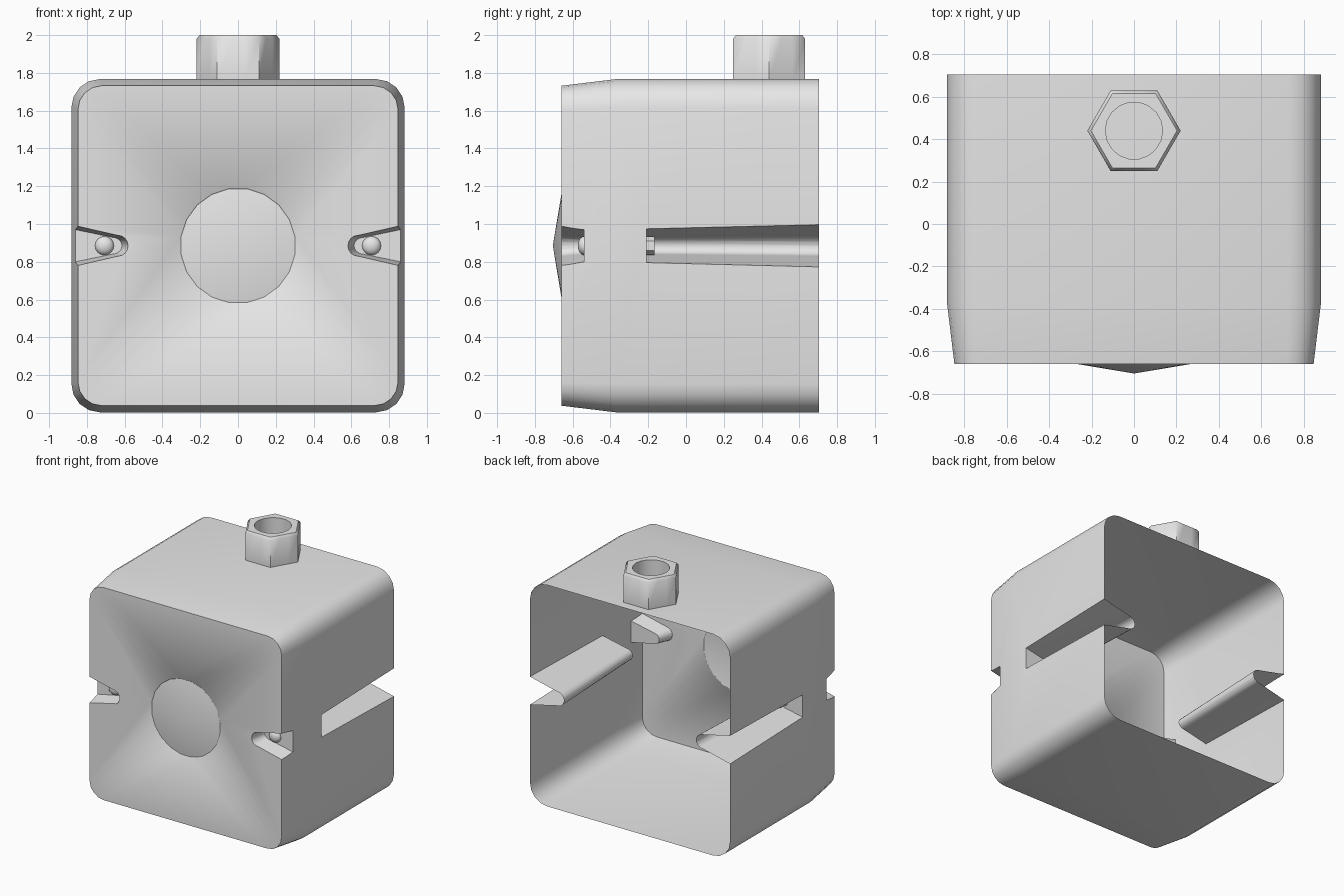
import bpy, bmesh
from math import sin, cos, pi, radians
from mathutils import Vector, Matrix

if "Cube" in bpy.data.objects:
    bpy.data.objects.remove(bpy.data.objects["Cube"], do_unlink=True)

grey = bpy.data.materials.new("light_grey")
grey.use_nodes = True
grey.diffuse_color = (0.8, 0.8, 0.8, 1)
grey.node_tree.nodes["Principled BSDF"].inputs["Base Color"].default_value = (0.8, 0.8, 0.8, 1)

MID = 0.885          # height of the body's centre line
BACK = 0.705         # open rear edge


def make_object(name, bm):
    bmesh.ops.recalc_face_normals(bm, faces=bm.faces)
    mesh = bpy.data.meshes.new(name)
    bm.to_mesh(mesh)
    bm.free()
    mesh.materials.append(grey)
    obj = bpy.data.objects.new(name, mesh)
    bpy.context.collection.objects.link(obj)
    return obj


def smooth(obj, angle=50):
    bpy.ops.object.select_all(action='DESELECT')
    obj.select_set(True)
    bpy.context.view_layer.objects.active = obj
    bpy.ops.object.shade_smooth_by_angle(angle=radians(angle))


def loft(rings, cap_start=False, cap_end=False):
    """Skin rings that all have the same number of points."""
    bm = bmesh.new()
    loops = [[bm.verts.new(p) for p in ring] for ring in rings]
    n = len(loops[0])
    for a, b in zip(loops, loops[1:]):
        for i in range(n):
            j = (i + 1) % n
            bm.faces.new((a[i], a[j], b[j], b[i]))
    if cap_start:
        bm.faces.new(loops[0])
    if cap_end:
        bm.faces.new(loops[-1])
    return bm, loops


def rounded_square(y, half, radius):
    pts = []
    for k in range(4):
        mid = radians(45 + 90 * k)
        cx = (half - radius) * (1 if cos(mid) > 0 else -1)
        cz = (half - radius) * (1 if sin(mid) > 0 else -1)
        for j in range(5):
            a = radians(90 * k + 22.5 * j)
            pts.append((cx + radius * cos(a), y, MID + cz + radius * sin(a)))
    return pts


def disc_ring(y, radius):
    angles = [radians(9 + 18 * i) for i in range(20)]
    return [(radius * cos(a), y, MID + radius * sin(a)) for a in angles]


def slot_ring(y, t, side):
    """Side slot section; t runs from the narrow end (0) to the mouth (1)."""
    wall = 0.087 + 0.022 * t
    neck = 0.045 + 0.01 * t
    neck_x = 0.667 - 0.032 * t
    tip = 0.053
    out_x = 1.0
    out = neck + (wall - neck) * (out_x - neck_x) / (0.87 - neck_x)
    pts = [(out_x, out)]
    for j in range(9):
        a = pi / 2 + pi * j / 8
        pts.append((neck_x + tip * cos(a), neck * sin(a)))
    pts.append((out_x, -out))
    return [(side * x, y, MID + z) for x, z in pts]


# Body: solid first, with a shallow cone set into the front
bm, loops = loft([
    rounded_square(BACK, 0.882, 0.15),
    rounded_square(-0.37, 0.882, 0.15),
    rounded_square(-0.66, 0.847, 0.125),
    disc_ring(-0.66, 0.31),
    disc_ring(-0.655, 0.305)], cap_start=True)
apex = bm.verts.new((0, -BACK, MID))
rim = loops[-1]
for i in range(len(rim)):
    bm.faces.new((rim[i], rim[(i + 1) % len(rim)], apex))
body = make_object("housing", bm)

# Slots: a short front pocket and a long rear channel on each side
cutters = []
for side in (1, -1):
    for name, y0, y1 in (("front_pocket", -0.54, -0.66), ("rear_channel", -0.21, BACK)):
        over = 1.1
        bm, _ = loft([slot_ring(y0, 0, side),
                      slot_ring(y0 + (y1 - y0) * over, over, side)], True, True)
        cutter = make_object(name + "_cutter", bm)
        cutter.hide_render = True
        cutters.append(cutter)
        mod = body.modifiers.new(name, 'BOOLEAN')
        mod.operation = 'DIFFERENCE'
        mod.solver = 'EXACT'
        mod.object = cutter

depsgraph = bpy.context.evaluated_depsgraph_get()
cut_mesh = bpy.data.meshes.new_from_object(body.evaluated_get(depsgraph))
body.modifiers.clear()
body.data = cut_mesh
for cutter in cutters:
    bpy.data.objects.remove(cutter, do_unlink=True)

# Open the rear so that only a thin skin remains
bm = bmesh.new()
bm.from_mesh(cut_mesh)
rear = [f for f in bm.faces if all(v.co.y > BACK - 0.003 for v in f.verts)]
bmesh.ops.delete(bm, geom=rear, context='FACES')
bm.to_mesh(cut_mesh)
bm.free()
smooth(body)


# Hexagonal nut with a round bore on top
def nut_ring(z, radius, hexagon):
    pts = []
    for i in range(18):
        a = radians(20 * i)
        r = radius
        if hexagon:
            r *= cos(pi / 6) / cos(radians((20 * i) % 60 - 30))
        pts.append((r * cos(a), 0.44 + r * sin(a), z))
    return pts


bm, _ = loft([
    nut_ring(1.767, 0.22, True),
    nut_ring(1.98, 0.22, True),
    nut_ring(2.0, 0.203, True),
    nut_ring(2.0, 0.135, False),
    nut_ring(1.768, 0.135, False)])
smooth(make_object("top_nut", bm))

# Fasteners: domed head in each pocket, hexagonal end in each channel
for side, label in ((1, "left"), (-1, "right")):
    bm = bmesh.new()
    bmesh.ops.create_uvsphere(bm, u_segments=16, v_segments=10, radius=0.05)
    bmesh.ops.delete(bm, geom=[v for v in bm.verts if v.co.z < -0.001], context='VERTS')
    bmesh.ops.transform(bm, verts=bm.verts, matrix=Matrix.Translation((side * 0.707, -0.54, MID))
                        @ Matrix.Rotation(pi / 2, 4, 'X') @ Matrix.Diagonal((1, 1, 0.65, 1)))
    smooth(make_object(label + "_rivet_head", bm))

    hexes = []
    for y in (-0.209, -0.167):
        hexes.append([(side * 0.707 + 0.048 * sin(k * pi / 3), y, MID + 0.048 * cos(k * pi / 3))
                      for k in range(6)])
    bm, _ = loft(hexes, cap_end=True)
    make_object(label + "_bolt_end", bm)
